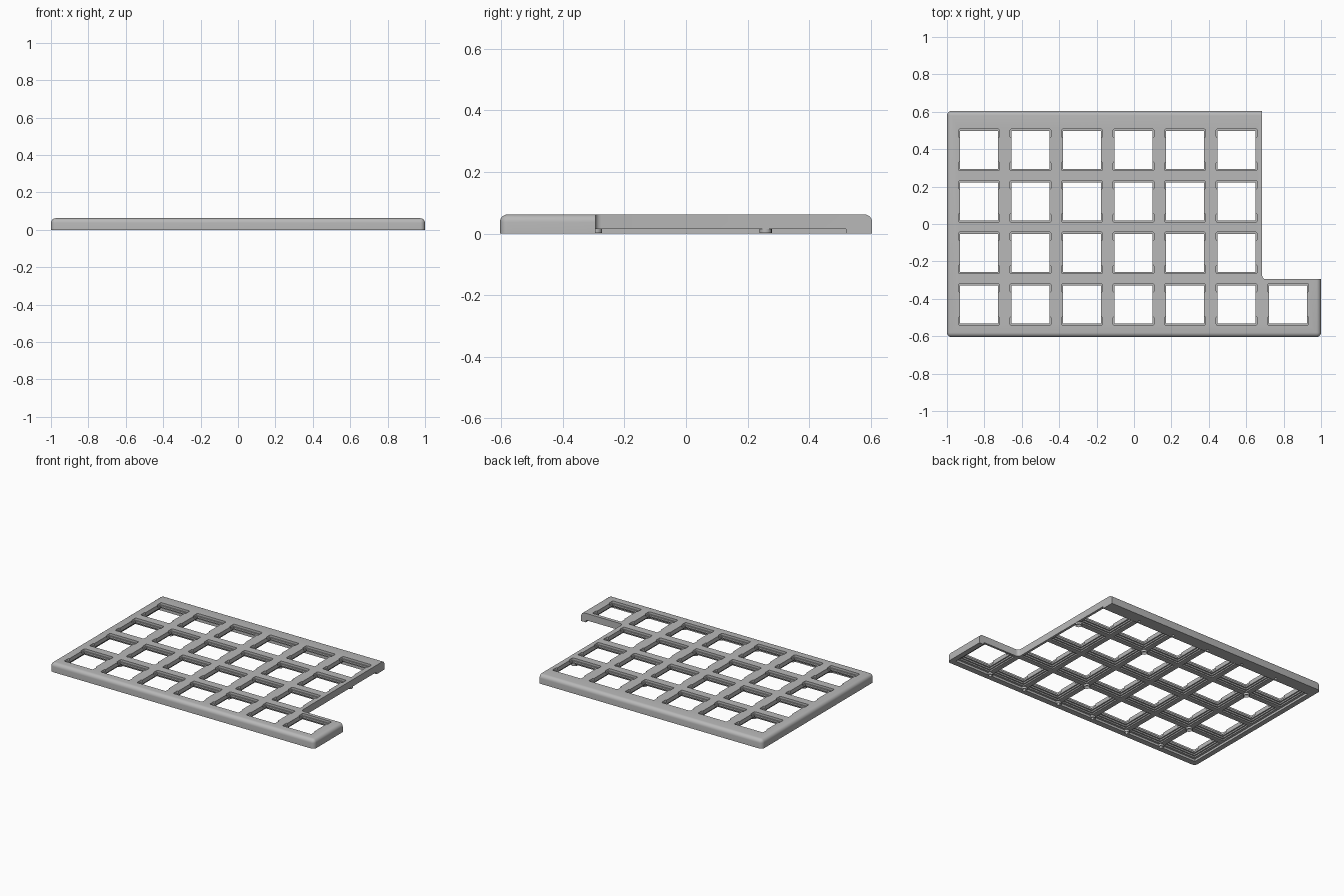
import bpy, bmesh, math
from mathutils import Matrix, Vector

if "Cube" in bpy.data.objects:
    bpy.data.objects.remove(bpy.data.objects["Cube"], do_unlink=True)

H = 0.062        # plate height
PITCH = 0.2755   # spacing of the key openings
X0, Y0 = -0.829, -0.43
KEYS = [(X0 + c * PITCH, Y0 + r * PITCH)
        for r in range(4) for c in range(7) if c < 6 or r == 0]

grey = bpy.data.materials.new("matte grey")
grey.use_nodes = True
grey.diffuse_color = (0.48, 0.48, 0.48, 1)
grey.node_tree.nodes["Principled BSDF"].inputs["Base Color"].default_value = grey.diffuse_color


def box(bm, x0, x1, y0, y1, z0, z1):
    size = Matrix.Diagonal((x1 - x0, y1 - y0, z1 - z0, 1))
    mid = Vector((x0 + x1, y0 + y1, z0 + z1)) / 2
    return bmesh.ops.create_cube(bm, size=1, matrix=Matrix.Translation(mid) @ size)["verts"]


def cylinder(bm, x, y, r, z0, z1, sides=16):
    bmesh.ops.create_cone(bm, cap_ends=True, segments=sides, radius1=r, radius2=r,
                          depth=z1 - z0, matrix=Matrix.Translation((x, y, (z0 + z1) / 2)))


def to_object(bm, name):
    mesh = bpy.data.meshes.new(name)
    bm.to_mesh(mesh)
    bm.free()
    mesh.materials.append(grey)
    ob = bpy.data.objects.new(name, mesh)
    bpy.context.collection.objects.link(ob)
    return ob


def cut(target, bm, name):
    cutter = to_object(bm, name)
    mod = target.modifiers.new(name, "BOOLEAN")
    mod.operation, mod.solver, mod.object = "DIFFERENCE", "EXACT", cutter
    bpy.context.view_layer.objects.active = target
    bpy.ops.object.modifier_apply(modifier=name)
    bpy.data.objects.remove(cutter, do_unlink=True)


def round_vertical(bm, verts, r):
    edges = {e for v in verts for e in v.link_edges
             if abs(e.verts[0].co.z - e.verts[1].co.z) > 0.001}
    bmesh.ops.bevel(bm, geom=list(edges), offset=r, segments=4, profile=0.5, affect="EDGES")


# Plate with softened top rim and corners
bm = bmesh.new()
box(bm, -1, 1, -0.605, 0.605, 0, H)
soft = [e for e in bm.edges if max(v.co.z for v in e.verts) > 0.01]
bmesh.ops.bevel(bm, geom=soft, offset=0.025, segments=6, profile=0.5, affect="EDGES")
plate = to_object(bm, "key_plate")

# Shallow hollow underneath, leaving a rim
bm = bmesh.new()
box(bm, -0.965, 0.965, -0.565, 0.52, -0.1, 0.015)
cut(plate, bm, "underside_hollow")

# Missing block at the back, with a filleted inner corner
bm = bmesh.new()
block = box(bm, 0.685, 1.3, -0.295, 0.9, -0.2, 0.3)
round_vertical(bm, block, 0.02)
cut(plate, bm, "back_notch")

# Stepped pockets below each opening
for name, half, top in (("wide_pocket", 0.12, 0.024), ("inner_pocket", 0.111, 0.034)):
    bm = bmesh.new()
    for x, y in KEYS:
        box(bm, x - half, x + half, y - half, y + half, -0.1, top)
    cut(plate, bm, name)

# Square openings through the plate
bm = bmesh.new()
for x, y in KEYS:
    box(bm, x - 0.102, x + 0.102, y - 0.102, y + 0.102, -0.1, 0.2)
cut(plate, bm, "key_openings")

# Wider ledges at the front and back of each opening
bm = bmesh.new()
for x, y in KEYS:
    for s in (-1, 1):
        a, b = sorted((y + s * 0.065, y + s * 0.111))
        ledge = box(bm, x - 0.109, x + 0.109, a, b, 0.046, 0.2)
        round_vertical(bm, ledge, 0.007)
cut(plate, bm, "opening_ledges")

# Fixing points between the openings
gaps_x = [X0 + (c + 0.5) * PITCH for c in range(6)]
gap_back, gap_front = Y0 + 2.5 * PITCH, Y0 + 0.5 * PITCH
back = [(x, 0.54) for x in gaps_x[:5]]
front = [(x, -0.568) for x in gaps_x]
inner = [(x, y) for x in (gaps_x[0], gaps_x[3]) for y in (gap_back, gap_front)]
inner.append((0.664, gap_back))

bm = bmesh.new()
for x, y in back + front:
    cylinder(bm, x, y, 0.009, -0.05, 0.03)
cut(plate, bm, "screw_holes")

bm = bmesh.new()
for x, y in inner + front:
    cylinder(bm, x, y, 0.02, 0.001, 0.018)
    bottom = [f for f in bm.faces if f.calc_center_median().z < 0.002 and len(f.verts) == 16
              and (f.calc_center_median().xy - Vector((x, y))).length < 0.005]
    # Hollow centre of each boss
    bmesh.ops.inset_region(bm, faces=bottom, thickness=0.011)
    bmesh.ops.translate(bm, vec=(0, 0, 0.014), verts=list({v for f in bottom for v in f.verts}))
bosses = to_object(bm, "screw_bosses")

for ob in (plate, bosses):
    bpy.ops.object.select_all(action="DESELECT")
    ob.select_set(True)
    bpy.context.view_layer.objects.active = ob
    bpy.ops.object.shade_smooth_by_angle(angle=math.radians(35))
